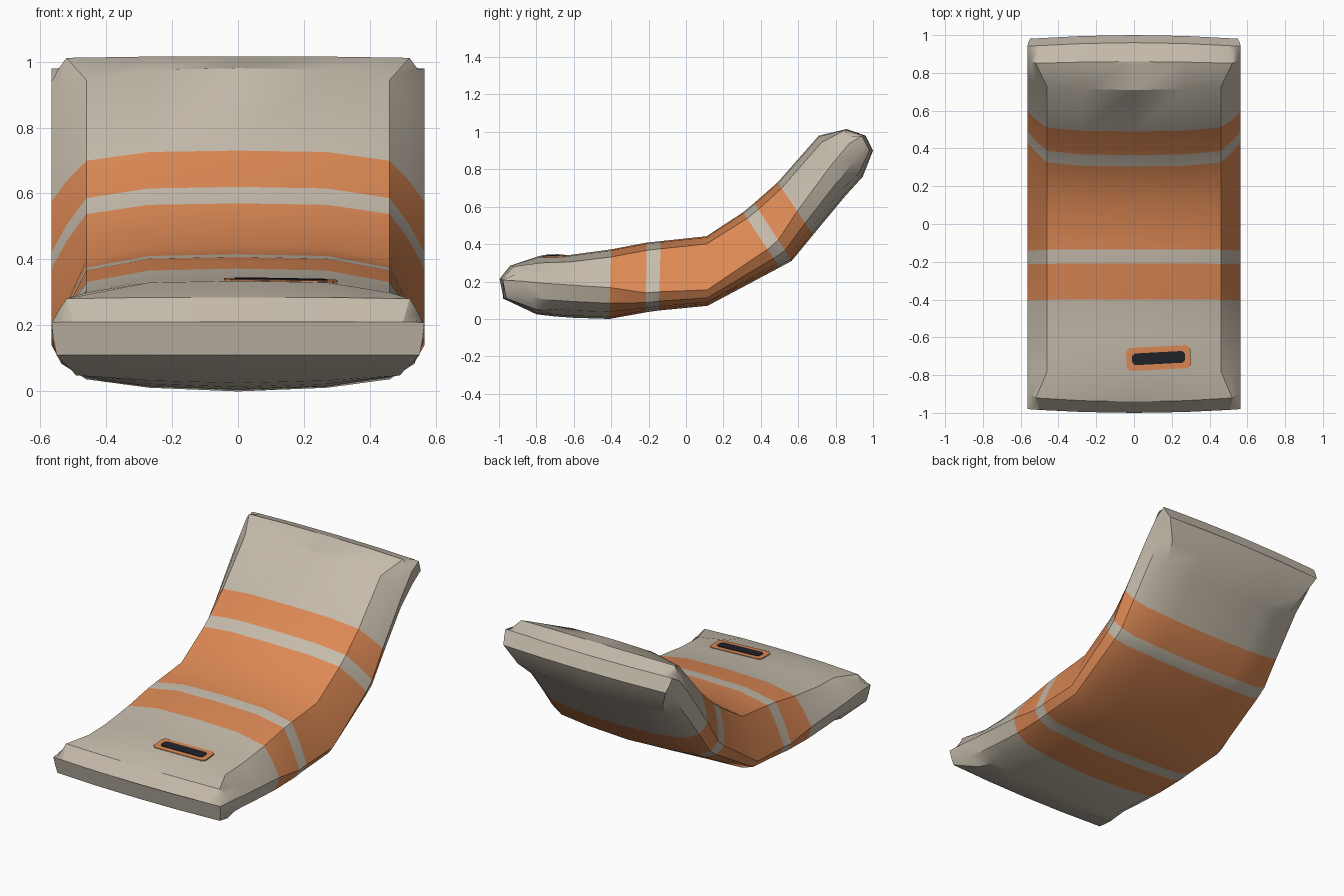
import bpy, bmesh, math

if "Cube" in bpy.data.objects:
    bpy.data.objects.remove(bpy.data.objects["Cube"])


def material(name, rgb):
    m = bpy.data.materials.new(name)
    m.diffuse_color = (*rgb, 1)
    m.use_nodes = True
    m.node_tree.nodes["Principled BSDF"].inputs["Base Color"].default_value = m.diffuse_color
    return m


beige = material("warm beige", (0.56, 0.50, 0.41))
orange = material("orange", (0.72, 0.25, 0.09))
dark = material("near black", (0.014, 0.016, 0.023))


# Half cross-sections: (x, t) with t = 1 on the upper face and 0 underneath
def rounded(s):
    u = s + (0.89 - s) * 0.5
    return [(0, 1), (.27, .985), (.46, .89), (.52, u), (.565, s),
            (.535, s * .5), (.46, s * .22), (.27, .03), (0, 0)]


def shoulder(s):
    return [(0, 1), (.27, 1), (.52, .985), (.545, (1 + s) / 2), (.565, s),
            (.55, s * .5), (.49, .09), (.27, .03), (0, 0)]


def cap():
    return [(0, 1), (.27, 1), (.50, 1), (.54, 1), (.565, .98),
            (.56, .5), (.55, 0), (.27, 0), (0, 0)]


# Stations along the body: top (y, z), bottom (y, z), section, end bow
stations = [
    ((-1.0, .21), (-.98, .11), cap(), .02),
    ((-.94, .285), (-.80, .025), shoulder(.68), .02),
    ((-.79, .335), (-.70, .013), rounded(.55), 0),
    ((-.62, .342), (-.60, .006), rounded(.52), 0),
    ((-.40, .372), (-.41, 0), rounded(.45), 0),
    ((-.21, .408), (-.215, .035), rounded(.28), 0),
    ((-.135, .416), (-.145, .045), rounded(.27), 0),
    ((.11, .442), (.115, .07), rounded(.23), 0),
    ((.305, .57), (.50, .275), rounded(.33), 0),
    ((.365, .62), (.565, .31), rounded(.36), 0),
    ((.49, .73), (.68, .45), rounded(.45), 0),
    ((.71, .98), (.85, .655), rounded(.52), 0),
    ((.86, 1.015), (.945, .76), shoulder(.70), -.012),
    ((.96, .98), (1.0, .90), cap(), -.02),
]
orange_spans = {4, 6, 7, 9}

# Curved lounger body, lofted through the stations
bm = bmesh.new()
rings = []
for (ty, tz), (by, bz), half, bow in stations:
    loop = half + [(-x, t) for x, t in half[-2:0:-1]]
    rings.append([bm.verts.new((x, by + (ty - by) * t + bow * (x / .565) ** 2,
                                bz + (tz - bz) * t)) for x, t in loop])
for i in range(len(rings) - 1):
    a, b = rings[i], rings[i + 1]
    n = len(a)
    for k in range(n):
        j = (k + 1) % n
        f = bm.faces.new((a[k], a[j], b[j], b[k]))
        f.material_index = 1 if i in orange_spans else 0
bm.faces.new(rings[0])
bm.faces.new(rings[-1])
bmesh.ops.recalc_face_normals(bm, faces=bm.faces)
me = bpy.data.meshes.new("lounger_body")
bm.to_mesh(me)
bm.free()
me.materials.append(beige)
me.materials.append(orange)
body = bpy.data.objects.new("lounger_body", me)
bpy.context.collection.objects.link(body)
bpy.context.view_layer.objects.active = body
body.select_set(True)
bpy.ops.object.shade_smooth_by_angle(angle=math.radians(32))


# Thin clipped-corner plates that follow the slope of the front pad
def plate(name, hx, hy, c, lift, mat):
    pts = [(hx, hy - c), (hx - c, hy), (-hx + c, hy), (-hx, hy - c)]
    pts += [(-x, -y) for x, y in pts]
    ca, sa = math.cos(math.radians(3)), math.sin(math.radians(3))
    bm = bmesh.new()
    layers = []
    for h in (lift - .008, lift):
        row = []
        for px, py in pts:
            x, y = .13 + px * ca - py * sa, -.71 + px * sa + py * ca
            row.append(bm.verts.new((x, y, .338 + .04 * (y + .71) - .018 * x + h)))
        layers.append(row)
        bm.faces.new(row)
    lo, up = layers
    for k in range(8):
        j = (k + 1) % 8
        bm.faces.new((lo[k], lo[j], up[j], up[k]))
    bmesh.ops.recalc_face_normals(bm, faces=bm.faces)
    me = bpy.data.meshes.new(name)
    bm.to_mesh(me)
    bm.free()
    me.materials.append(mat)
    bpy.context.collection.objects.link(bpy.data.objects.new(name, me))


plate("slot_border", .17, .061, .018, .004, orange)
plate("slot", .14, .031, .014, .007, dark)
